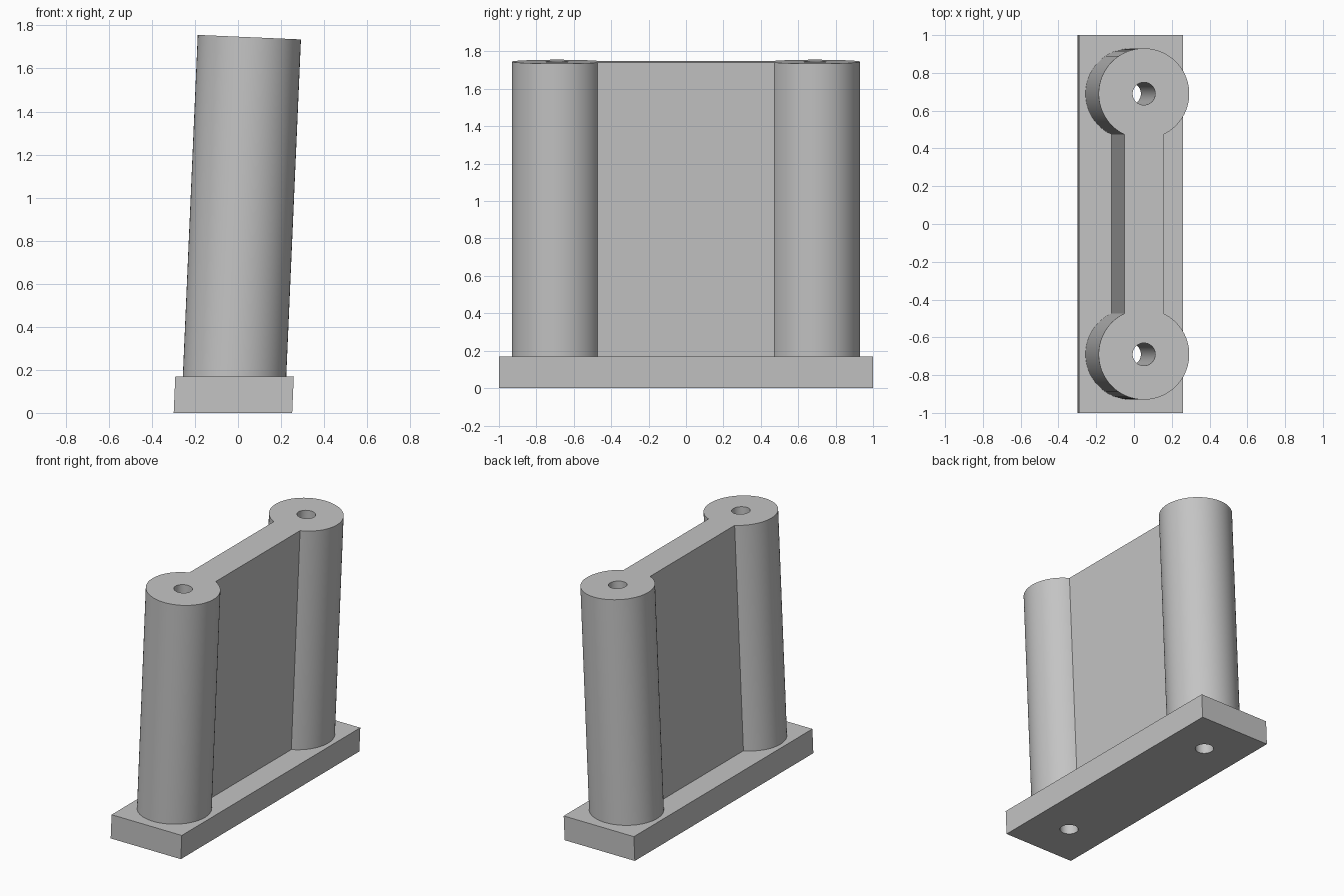
import bpy
import bmesh
from math import sin, cos, asin, pi, radians
from mathutils import Vector

if "Cube" in bpy.data.objects:
    bpy.data.objects.remove(bpy.data.objects["Cube"], do_unlink=True)

LEAN = radians(2.5)          # tilt of the whole bracket towards +x
ORIGIN_X = -0.0235
BASE_TOP = 0.17
AXIS_LENGTH = 1.747
POST_Y, POST_R = 0.69, 0.24
WEB_HALF, HOLE_R = 0.103, 0.06
SIDE = Vector((cos(LEAN), 0, -sin(LEAN)))
AXIS = Vector((sin(LEAN), 0, cos(LEAN)))

grey = bpy.data.materials.new("plain grey")
grey.use_nodes = True
colour = (0.55, 0.55, 0.55, 1)
grey.diffuse_color = colour
grey.node_tree.nodes["Principled BSDF"].inputs["Base Color"].default_value = colour


def level(height):
    """Axis distance at which a horizontal plane is reached."""
    return lambda u: (height + u * sin(LEAN)) / cos(LEAN)


def square(distance):
    """Plane square to the leaning axis."""
    return lambda u: distance


def prism(name, outlines, low, high):
    """Leaning prisms between two end planes."""
    bm = bmesh.new()
    for outline in outlines:
        rings = []
        for end in (low, high):
            rings.append([bm.verts.new(Vector((ORIGIN_X, v, 0)) + SIDE * u + AXIS * end(u))
                          for u, v in outline])
        bottom, top = rings
        bm.faces.new(bottom[::-1])
        bm.faces.new(top)
        for i in range(len(outline)):
            j = (i + 1) % len(outline)
            bm.faces.new((bottom[i], bottom[j], top[j], top[i]))
    bmesh.ops.recalc_face_normals(bm, faces=bm.faces)
    mesh = bpy.data.meshes.new(name)
    bm.to_mesh(mesh)
    bm.free()
    obj = bpy.data.objects.new(name, mesh)
    bpy.context.collection.objects.link(obj)
    mesh.materials.append(grey)
    return obj


def arc(radius, centre_v, start, sweep, steps):
    return [(radius * cos(start + sweep * i / steps),
             centre_v + radius * sin(start + sweep * i / steps)) for i in range(steps + 1)]


# Two round posts joined by a thin web, as one outline
neck = asin(WEB_HALF / POST_R)
upper = arc(POST_R, POST_Y, -pi / 2 + neck, 2 * pi - 2 * neck, 72)
lower = [(-u, -v) for u, v in upper]
body = prism("posts_and_web", [upper + lower], level(BASE_TOP), square(AXIS_LENGTH))

# Base plate with leaning sides
plate = [(-0.275, -1), (0.275, -1), (0.275, 1), (-0.275, 1)]
base = prism("base_plate", [plate], level(0), level(BASE_TOP))

# Bolt holes through the full height
holes = [arc(HOLE_R, s * POST_Y, 0, 2 * pi, 40)[:-1] for s in (-1, 1)]
cutter = prism("hole_cutter", holes, square(-0.1), square(AXIS_LENGTH + 0.1))
cutter.hide_render = True

for part in (body, base):
    bpy.ops.object.select_all(action="DESELECT")
    part.select_set(True)
    bpy.context.view_layer.objects.active = part
    cut = part.modifiers.new("bolt_holes", "BOOLEAN")
    cut.operation = "DIFFERENCE"
    cut.solver = "EXACT"
    cut.object = cutter
    bpy.ops.object.modifier_apply(modifier=cut.name)
    bpy.ops.object.shade_smooth_by_angle(angle=radians(30))

bpy.data.objects.remove(cutter, do_unlink=True)
